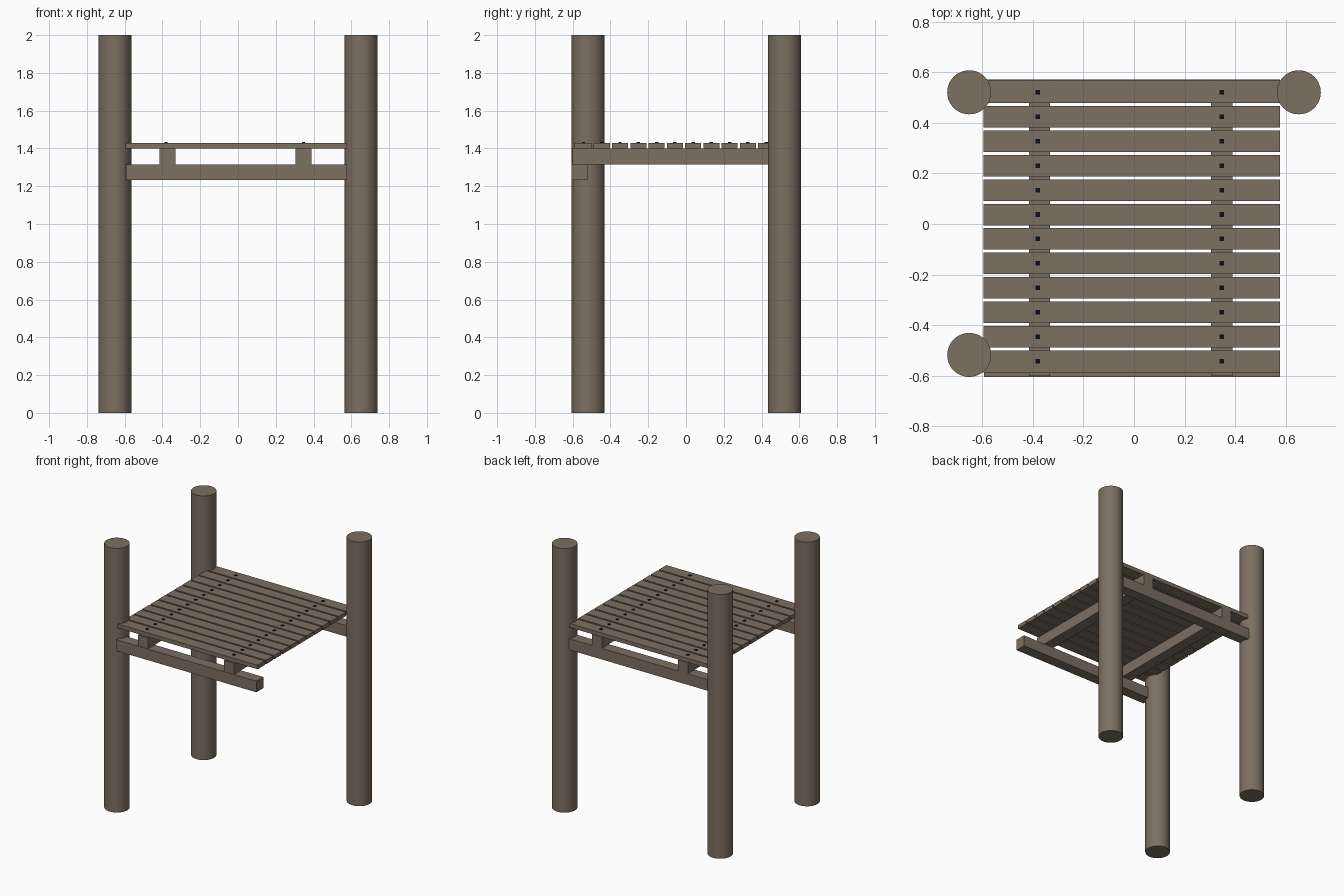
import bpy, math

if "Cube" in bpy.data.objects:
    bpy.data.objects.remove(bpy.data.objects["Cube"])


def material(name, rgb):
    m = bpy.data.materials.new(name)
    m.diffuse_color = (*rgb, 1)
    m.use_nodes = True
    m.node_tree.nodes["Principled BSDF"].inputs["Base Color"].default_value = m.diffuse_color
    return m


wood = material("weathered wood", (0.20, 0.16, 0.12))
steel = material("dark screw", (0.004, 0.004, 0.012))


def box(name, x, y, z, mat):
    """Box from (min, max) ranges on each axis."""
    bpy.ops.mesh.primitive_cube_add(size=1, location=[(r[0] + r[1]) / 2 for r in (x, y, z)])
    ob = bpy.context.object
    ob.name = name
    ob.scale = [r[1] - r[0] for r in (x, y, z)]
    bpy.ops.object.transform_apply(location=False, rotation=False, scale=True)
    ob.data.materials.append(mat)
    return ob


# Three round posts (the front right corner is open)
for name, x, y in (("front_left_post", -0.652, -0.518),
                   ("back_left_post", -0.652, 0.521),
                   ("back_right_post", 0.652, 0.521)):
    bpy.ops.mesh.primitive_cylinder_add(vertices=48, radius=0.087, depth=2, location=(x, y, 1))
    post = bpy.context.object
    post.name = name
    post.data.materials.append(wood)
    bpy.ops.object.shade_smooth_by_angle(angle=math.radians(40))

# Cross beams at front and back
box("front_beam", (-0.594, 0.578), (-0.605, -0.522), (1.232, 1.316), wood)
box("back_beam", (-0.594, 0.578), (0.489, 0.572), (1.232, 1.316), wood)

# Two joists resting on the beams
screw_x = (-0.381, 0.347)
for side, x in (("left", -0.374), ("right", 0.347)):
    box(side + "_joist", (x - 0.042, x + 0.042), (-0.602, 0.572), (1.316, 1.4), wood)

# Deck planks with a screw over each joist
for i in range(12):
    y = 0.521 - i * 0.0967
    lo, hi = y - 0.0425, y + 0.0425
    if i == 0:
        hi += 0.004
    if i == 11:
        lo -= 0.004
    box(f"deck_plank_{i + 1}", (-0.596, 0.577), (lo, hi), (1.4, 1.43), wood)
    for x in screw_x:
        box(f"screw_{i + 1}", (x - 0.009, x + 0.009), (y - 0.009, y + 0.009), (1.42, 1.434), steel)
